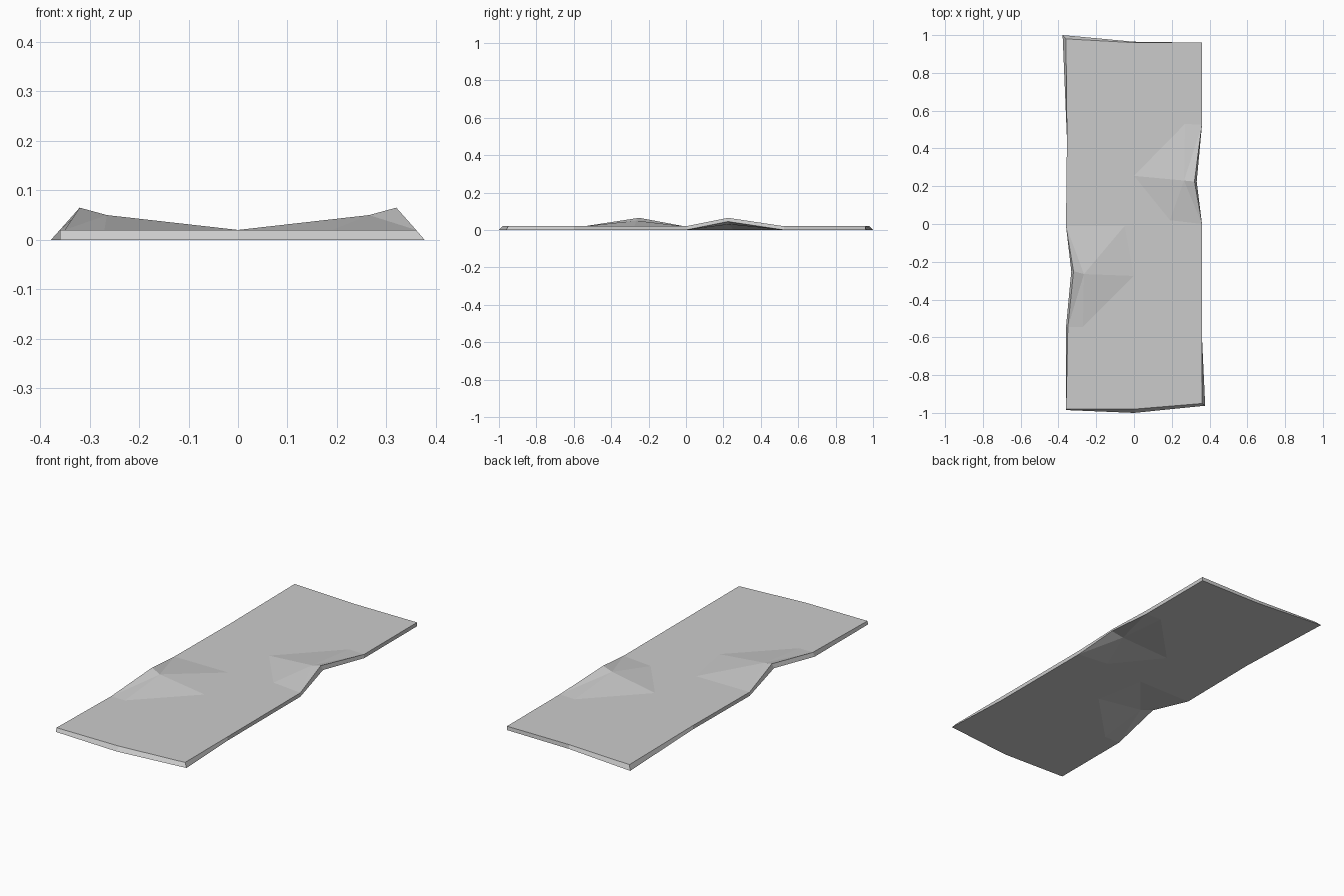
import bpy
import bmesh

cube = bpy.data.objects.get("Cube")
if cube:
    bpy.data.objects.remove(cube)

THICK = 0.02

grey = bpy.data.materials.new("plain grey")
grey.use_nodes = True
colour = (0.6, 0.6, 0.6, 1)
grey.diffuse_color = colour
grey.node_tree.nodes["Principled BSDF"].inputs["Base Color"].default_value = colour

# Corners of the sheet: x, y, height above flat, underside shift in x and y
corners = {
    "front_right": (-.36, -.98, 0, 0, -.005),
    "front_mid": (0, -.98, 0, 0, -.02),
    "front_left": (.36, -.95, 0, .017, -.012),
    "left_low": (.36, -.6, 0, 0, 0),
    "left_start": (.36, 0, 0, 0, 0),
    "left_foot_a": (.19, .02, 0, 0, 0),
    "left_apex": (0, .255, 0, 0, 0),
    "left_foot_b": (.27, .53, 0, 0, 0),
    "left_end": (.36, .525, 0, 0, 0),
    "back_left": (.36, .96, 0, 0, 0),
    "back_mid": (0, .96, 0, 0, .005),
    "back_right": (-.36, .98, 0, -.018, .02),
    "right_high": (-.355, .45, 0, 0, 0),
    "right_start": (-.36, -.01, 0, 0, 0),
    "right_foot_a": (-.05, -.01, 0, 0, 0),
    "right_apex": (0, -.275, 0, 0, 0),
    "right_foot_b": (-.27, -.545, 0, 0, 0),
    "right_end": (-.35, -.545, 0, -.01, 0),
}
flat = list(corners)

# Raised ridge of each fold
corners.update({
    "left_ridge": (.265, .23, .03, 0, 0),
    "left_peak": (.32, .225, .045, .012, 0),
    "right_ridge": (-.265, -.265, .03, 0, 0),
    "right_peak": (-.32, -.25, .045, -.012, 0),
})

# Faces of one sheet: the flat field and two folds
faces = [flat]
for side in ("left", "right"):
    for names in (
        ("apex", "foot_a", "ridge"),
        ("foot_a", "start", "ridge"),
        ("start", "peak", "ridge"),
        ("peak", "end", "ridge"),
        ("end", "foot_b", "ridge"),
        ("foot_b", "apex", "ridge"),
    ):
        faces.append([f"{side}_{n}" for n in names])

bm = bmesh.new()
top, under = {}, {}
for name, (x, y, h, dx, dy) in corners.items():
    top[name] = bm.verts.new((x, y, h + THICK))
    under[name] = bm.verts.new((x + dx, y + dy, h))
for names in faces:
    bm.faces.new([top[n] for n in names])
    bm.faces.new([under[n] for n in reversed(names)])

# Rim joining the two sheets
lower = {top[n]: under[n] for n in corners}
for edge in [e for e in bm.edges if e.is_boundary and e.verts[0] in lower]:
    a, b = edge.verts
    bm.faces.new((a, b, lower[b], lower[a]))
bmesh.ops.recalc_face_normals(bm, faces=bm.faces)

mesh = bpy.data.meshes.new("folded_sheet")
bm.to_mesh(mesh)
bm.free()
mesh.materials.append(grey)
sheet = bpy.data.objects.new("folded_sheet", mesh)
bpy.context.collection.objects.link(sheet)
